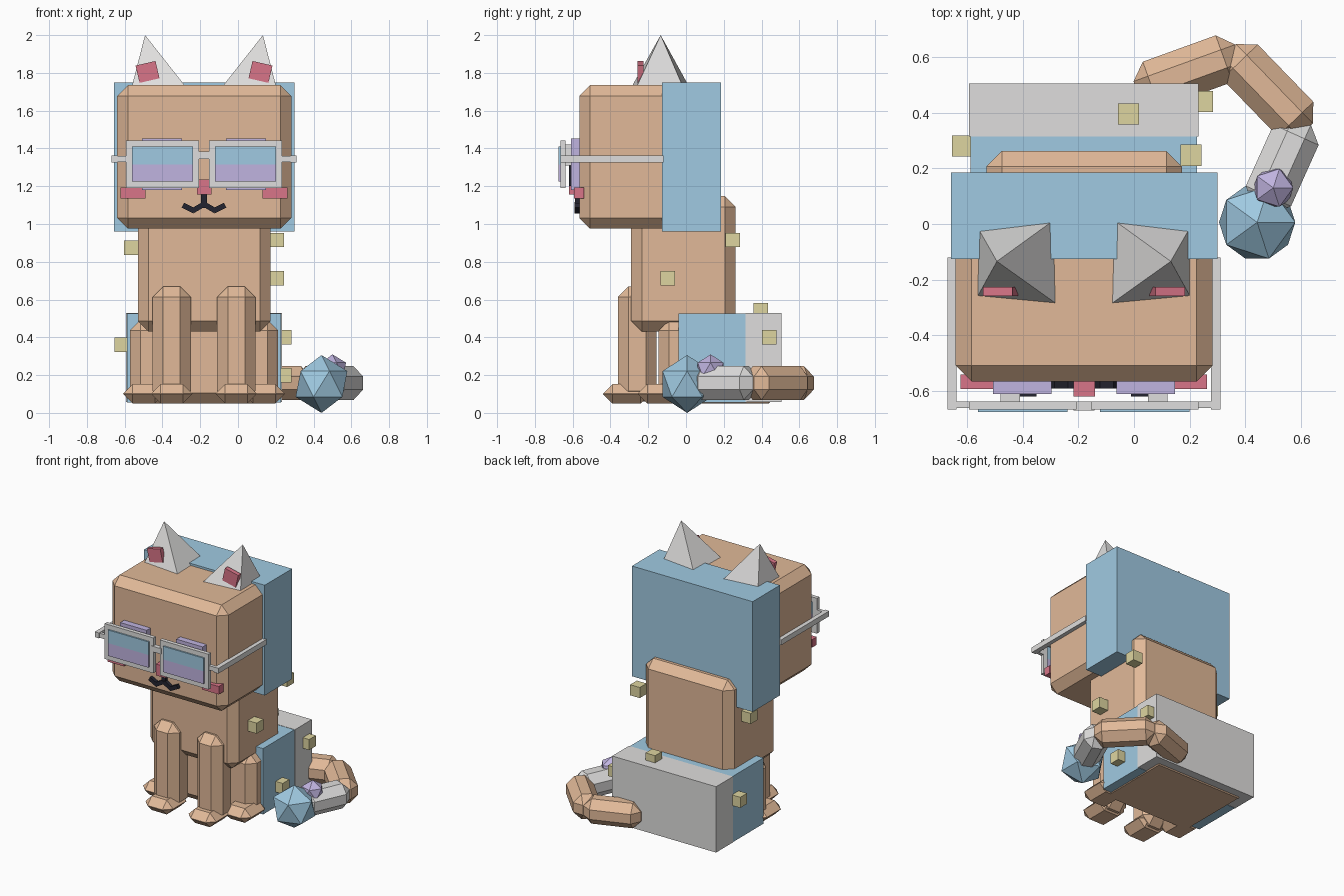
import bpy
import math
from mathutils import Vector

if "Cube" in bpy.data.objects:
    bpy.data.objects.remove(bpy.data.objects["Cube"])

CX = -0.18  # the body's own mirror line


def material(name, rgb):
    m = bpy.data.materials.new(name)
    lin = [((c / 255 + 0.055) / 1.055) ** 2.4 for c in rgb]
    m.diffuse_color = (*lin, 1)
    m.use_nodes = True
    m.node_tree.nodes["Principled BSDF"].inputs["Base Color"].default_value = m.diffuse_color
    return m


TAN = material("tan fur", (225, 185, 152))
BLUE = material("soft blue", (160, 202, 226))
WHITE = material("pale grey", (223, 222, 221))
PINK = material("rose pink", (216, 117, 136))
LILAC = material("lilac", (192, 180, 224))
YELLOW = material("pale yellow", (222, 213, 160))
BLACK = material("ink black", (36, 36, 48))


def finish(obj, name, mat, bevel=0):
    obj.name = name
    obj.data.materials.append(mat)
    if bevel:
        b = obj.modifiers.new("chamfer", 'BEVEL')
        b.width = bevel
        b.segments = 1
        b.limit_method = 'NONE'
    return obj


def box(name, mat, x, y, z, bevel=0, rot_y=0):
    """Box from (min, max) ranges, optionally chamfered and turned about y."""
    bpy.ops.mesh.primitive_cube_add(
        size=1, location=[(r[0] + r[1]) / 2 for r in (x, y, z)])
    o = bpy.context.object
    size = [abs(r[1] - r[0]) for r in (x, y, z)]
    for v in o.data.vertices:
        v.co = [c * s for c, s in zip(v.co, size)]
    o.rotation_euler.y = rot_y
    return finish(o, name, mat, bevel)


def pair(name, mat, x, y, z, bevel=0, rot_y=0):
    """Left box plus its mirror image across the body's centre."""
    box("left_" + name, mat, x, y, z, bevel, rot_y)
    box("right_" + name, mat, (2 * CX - x[1], 2 * CX - x[0]), y, z, bevel, -rot_y)


def bar(name, mat, a, b, width, bevel=0, height=None):
    """Box running from point a to point b."""
    a, b = Vector(a), Vector(b)
    L, h = (b - a).length, height or width
    o = box(name, mat, (-L / 2, L / 2), (-width / 2, width / 2), (-h / 2, h / 2), bevel)
    o.location = (a + b) / 2
    d = b - a
    o.rotation_euler = (0, -math.asin(d.z / L), math.atan2(d.y, d.x))
    return o


def ball(name, mat, loc, r):
    bpy.ops.mesh.primitive_ico_sphere_add(subdivisions=1, radius=r, location=loc)
    finish(bpy.context.object, name, mat)


# Head, torso and hips
box("head", TAN, (-0.64, 0.282), (-0.565, 0.13), (0.975, 1.735), 0.057)
box("hood", BLUE, (-0.657, 0.3), (-0.126, 0.184), (0.96, 1.75))
box("torso", TAN, (-0.53, 0.172), (-0.29, 0.262), (0.43, 1.147), 0.056)
box("hips", TAN, (-0.572, 0.212), (-0.145, 0.495), (0.05, 0.492), 0.056)
box("hip_wrap", BLUE, (-0.587, 0.227), (-0.04, 0.32), (0.055, 0.527))
box("rump_wrap", WHITE, (-0.592, 0.232), (0.314, 0.505), (0.057, 0.529))

# Legs and feet
pair("front_leg", TAN, (-0.452, -0.25), (-0.36, -0.155), (0.06, 0.67), 0.056)
pair("front_foot", TAN, (-0.46, -0.242), (-0.44, -0.19), (0.05, 0.152), 0.05)
pair("hind_foot", TAN, (-0.608, -0.39), (-0.255, 0.0), (0.05, 0.152), 0.05)

# Ears: leaning four-sided pyramids
ear = [(-0.557, -0.02, 1.735), (-0.29, 0.012, 1.735), (-0.283, -0.283, 1.735),
       (-0.56, -0.257, 1.735), (-0.492, -0.134, 2.0)]
for side in ("left", "right"):
    flip = side == "right"
    pts = [(2 * CX - x, y, z) if flip else (x, y, z) for x, y, z in ear]
    faces = [(0, 1, 2, 3), (1, 0, 4), (2, 1, 4), (3, 2, 4), (0, 3, 4)]
    if flip:
        faces = [f[::-1] for f in faces]
    me = bpy.data.meshes.new(side + "_ear")
    me.from_pydata(pts, [], faces)
    o = bpy.data.objects.new(side + "_ear", me)
    bpy.context.collection.objects.link(o)
    finish(o, side + "_ear", WHITE)
pair("inner_ear", PINK, (-0.533, -0.425), (-0.258, -0.226), (1.758, 1.852),
     rot_y=-math.radians(13))

# Face: eyes, nose, cheeks, mouth
pair("eye", LILAC, (-0.507, -0.297), (-0.61, -0.56), (1.18, 1.452))
pair("pupil", BLACK, (-0.42, -0.35), (-0.62, -0.605), (1.2, 1.395))
pair("eye_glint", WHITE, (-0.48, -0.41), (-0.637, -0.605), (1.31, 1.42))
box("nose", PINK, (-0.218, -0.14), (-0.62, -0.56), (1.155, 1.236))
pair("cheek", PINK, (-0.622, -0.49), (-0.592, -0.54), (1.135, 1.192))
box("mouth_middle", BLACK, (-0.195, -0.165), (-0.588, -0.56), (1.085, 1.156))
for s, side in ((-1, "left"), (1, "right")):
    for part, a, b in (("inner", (0.0, 1.105), (0.06, 1.07)),
                       ("outer", (0.05, 1.068), (0.112, 1.1))):
        bar(f"{side}_mouth_{part}", BLACK, (CX + s * a[0], -0.576, a[1]),
            (CX + s * b[0], -0.576, b[1]), 0.028)

# Glasses: four rim bars, two-tone lens, hinge and temple per side
rim_y = (-0.665, -0.637)
pair("rim_top", WHITE, (-0.592, -0.206), rim_y, (1.408, 1.443))
pair("rim_bottom", WHITE, (-0.592, -0.206), rim_y, (1.19, 1.226))
pair("rim_outer", WHITE, (-0.592, -0.558), rim_y, (1.2, 1.43))
pair("rim_inner", WHITE, (-0.24, -0.206), rim_y, (1.2, 1.43))
pair("lens_upper", BLUE, (-0.56, -0.238), (-0.675, -0.648), (1.316, 1.41))
pair("lens_lower", LILAC, (-0.56, -0.238), (-0.675, -0.648), (1.225, 1.316))
pair("hinge", WHITE, (-0.65, -0.585), (-0.66, -0.637), (1.328, 1.36))
pair("temple", WHITE, (-0.67, -0.637), (-0.665, -0.12), (1.325, 1.363))
box("bridge", WHITE, (-0.218, -0.142), (-0.67, -0.637), (1.345, 1.385))

# Tail: three chamfered links ending in two faceted balls
TZ = 0.158
bar("tail_base", TAN, (0.01, 0.48, TZ), (0.375, 0.612, TZ), 0.178, 0.055)
bar("tail_middle", TAN, (0.342, 0.622, TZ), (0.618, 0.337, TZ), 0.178, 0.055)
bar("tail_tip", WHITE, (0.604, 0.37, TZ), (0.46, 0.05, TZ), 0.178, 0.055)
ball("tail_ball_large", BLUE, (0.442, 0.006, 0.153), 0.153)
ball("tail_ball_small", LILAC, (0.5, 0.13, 0.23), 0.08)

# Small yellow cubes scattered over the body
spots = [(0.205, 0.247, 0.915), (0.205, -0.097, 0.712), (0.245, 0.44, 0.4),
         (0.245, 0.14, 0.2), (-0.615, 0.28, 0.36), (-0.02, 0.395, 0.543),
         (-0.565, 0.09, 0.875)]
for i, p in enumerate(spots):
    box(f"spot_{i + 1}", YELLOW, *[(c - 0.038, c + 0.038) for c in p])
